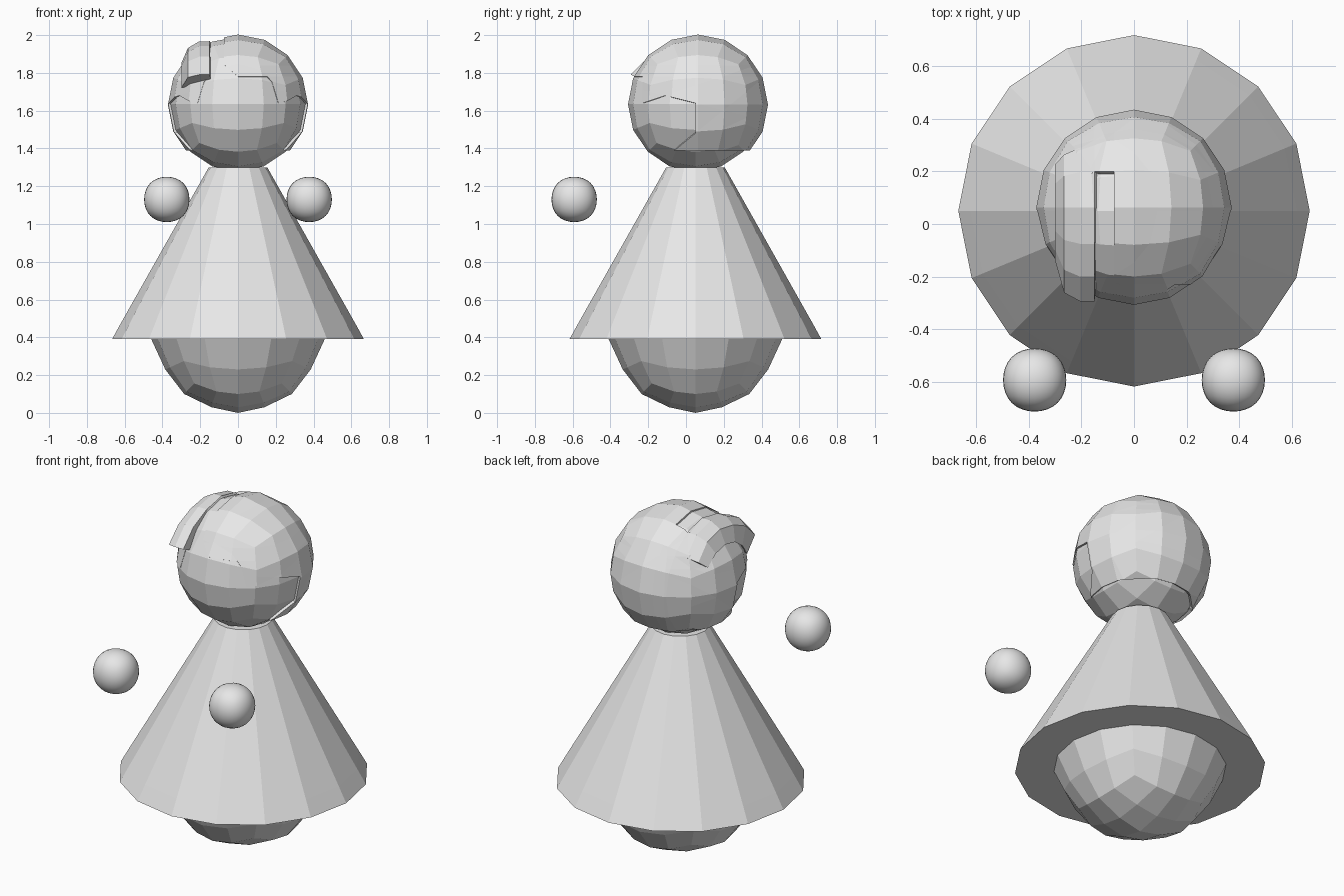
import bpy, bmesh, math
from mathutils import Vector

if "Cube" in bpy.data.objects:
    bpy.data.objects.remove(bpy.data.objects["Cube"])

grey = bpy.data.materials.new("plain grey")
grey.diffuse_color = (0.8, 0.8, 0.8, 1)
grey.use_nodes = True
grey.node_tree.nodes["Principled BSDF"].inputs["Base Color"].default_value = grey.diffuse_color


def add_object(name, bm):
    bmesh.ops.recalc_face_normals(bm, faces=bm.faces[:])
    mesh = bpy.data.meshes.new(name)
    bm.to_mesh(mesh)
    bm.free()
    mesh.materials.append(grey)
    ob = bpy.data.objects.new(name, mesh)
    bpy.context.collection.objects.link(ob)
    return ob


def quad_sphere():
    """Unit sphere made from a cube with four equal-angle cuts per side."""
    bm = bmesh.new()
    bmesh.ops.create_cube(bm, size=2)
    bmesh.ops.subdivide_edges(bm, edges=bm.edges[:], cuts=3, use_grid_fill=True)
    for v in bm.verts:
        v.co = Vector([math.tan(c * math.pi / 4) for c in v.co]).normalized()
    return bm


def ball(radius, centre):
    bm = quad_sphere()
    for v in bm.verts:
        v.co = v.co * radius + Vector(centre)
    return bm


def cut(bm, point, normal):
    bmesh.ops.bisect_plane(bm, geom=bm.verts[:] + bm.edges[:] + bm.faces[:],
                           plane_co=point, plane_no=normal, dist=1e-5)


def line(p, q, t):
    return p[1] + (q[1] - p[1]) * (t - p[0]) / (q[0] - p[0])


# Skirted body: 16-sided cone with a small rim
bm = bmesh.new()
rings = []
for r, z in [(0.667, 0.39), (0.62, 0.475), (0.155, 1.30)]:
    rings.append([bm.verts.new((r * math.cos(i * math.pi / 8),
                                0.05 + r * math.sin(i * math.pi / 8), z)) for i in range(16)])
for a, b in zip(rings, rings[1:]):
    for i in range(16):
        j = (i + 1) % 16
        bm.faces.new((a[i], a[j], b[j], b[i]))
bm.faces.new(rings[0])
bm.faces.new(rings[-1])
add_object("robe", bm)

# Rounded underside: lower half of a ball, reshaped ring by ring
bm = quad_sphere()
bmesh.ops.delete(bm, geom=[v for v in bm.verts if v.co.z > 0.01], context='VERTS')
radii = [0, 0.14, 0.285, 0.385, 0.46, 0.46]
heights = [0, 0.03, 0.10, 0.23, 0.392, 0.392]
for v in bm.verts:
    step = math.acos(max(-1, min(1, -v.co.z))) / (math.pi / 8)
    k = min(int(step + 1e-4), 4)
    f = step - k
    r = radii[k] + (radii[k + 1] - radii[k]) * f
    flat = Vector((v.co.x, v.co.y, 0))
    if flat.length > 1e-5:
        flat.normalize()
    v.co = flat * r + Vector((0, 0.05, heights[k] + (heights[k + 1] - heights[k]) * f))
add_object("lower_body", bm)

# Head
add_object("head", ball(0.357, (0, 0.05, 1.635)))

# Hair cap: shell cut along the fringe, temples, sideburns, nape and parting
bm = ball(0.371, (0, 0.063, 1.632))
FRINGE = [(-0.25, 1.78), (-0.15, 1.84), (-0.07, 1.84), (0.0, 1.78)]
TEMPLE = [(-0.23, 1.64), (-0.11, 1.68), (0.05, 1.64)]
BURN = [(-0.06, 1.39), (0.05, 1.48)]
for z in (1.39, 1.78, 1.84):
    cut(bm, (0, 0, z), (0, 0, 1))
for y in (-0.23, 0.05, 0.2):
    cut(bm, (0, y, 0), (0, 1, 0))
for x in (-0.15, -0.075):
    cut(bm, (x, 0, 0), (1, 0, 0))
for p, q in (FRINGE[:2], FRINGE[2:]):
    cut(bm, (p[0], 0, p[1]), (p[1] - q[1], 0, q[0] - p[0]))
for p, q in (TEMPLE[:2], TEMPLE[1:], BURN):
    cut(bm, (0, p[0], p[1]), (0, p[1] - q[1], q[0] - p[0]))


def is_hair(c):
    if c.z < 1.39:
        return False
    if -0.15 < c.x < -0.075 and c.y < 0.2 and c.z > 1.84:
        return False
    if c.z > 1.78:
        notch = (c.y < -0.1 and c.z < 1.84 and c.z < line(*FRINGE[:2], c.x)
                 and c.z < line(*FRINGE[2:], c.x))
        return not notch
    if c.y > 0.05:
        return True
    if c.y < -0.23:
        return False
    return (c.z > min(line(*TEMPLE[:2], c.y), line(*TEMPLE[1:], c.y))
            or c.z < line(*BURN, c.y))


bmesh.ops.delete(bm, geom=[f for f in bm.faces if not is_hair(f.calc_center_median())],
                 context='FACES')
hair = add_object("hair_cap", bm)
shell = hair.modifiers.new("thickness", 'SOLIDIFY')
shell.thickness = 0.02
shell.offset = -1

# Swept lock beside the parting, lifting off the forehead
bm = bmesh.new()
SECTION = [(-0.30, 0.22), (-0.265, 0.30), (-0.205, 0.335), (-0.15, 0.335), (-0.135, 0.24)]
rows = []
for angle, lift in [(48, -0.03), (24, -0.005), (0, 0), (-24, 0.005), (-46, 0.03), (-66, 0.055)]:
    a = math.radians(angle)
    row = []
    for i, (x, h) in enumerate(SECTION):
        rho = h + (lift if 0 < i < 4 else 0)
        row.append(bm.verts.new((x, 0.063 + rho * math.sin(a), 1.632 + rho * math.cos(a))))
    rows.append(row)
for a, b in zip(rows, rows[1:]):
    for i in range(5):
        j = (i + 1) % 5
        bm.faces.new((a[i], a[j], b[j], b[i]))
bm.faces.new(rows[0])
bm.faces.new(rows[-1])
add_object("hair_lock", bm)

# Floating hands: smooth rounded cubes
for side, name in ((-1, "left_hand"), (1, "right_hand")):
    bm = bmesh.new()
    bmesh.ops.create_cube(bm, size=0.286)
    for f in bm.faces:
        f.smooth = True
    hand = add_object(name, bm)
    hand.location = (side * 0.377, -0.592, 1.13)
    sub = hand.modifiers.new("rounding", 'SUBSURF')
    sub.levels = sub.render_levels = 3
